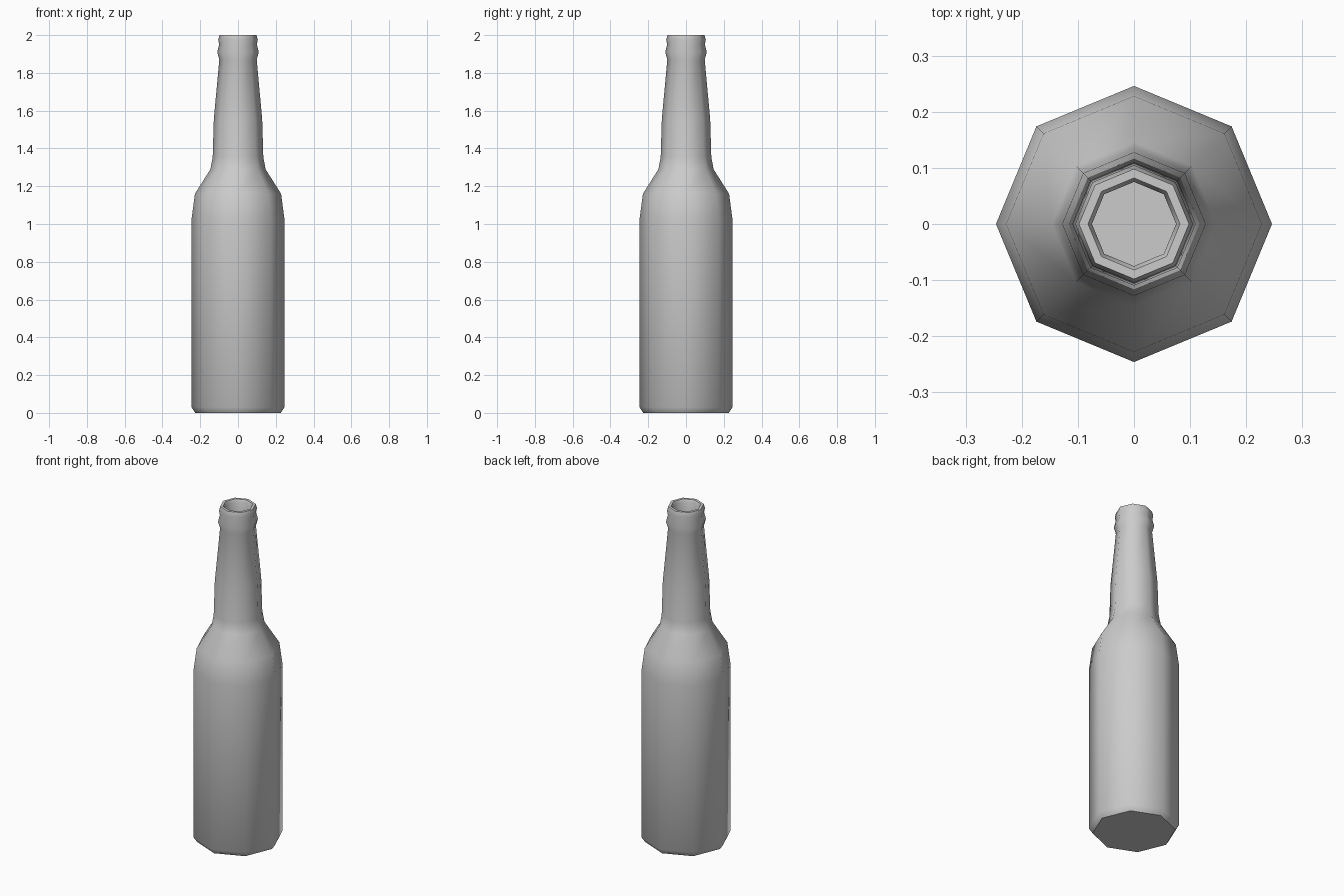
import bpy, bmesh, math

if "Cube" in bpy.data.objects:
    bpy.data.objects.remove(bpy.data.objects["Cube"])

SIDES = 8

# Lathe profile (radius, height): base, body, shoulder, neck, lip ring, mouth, inner recess
PROFILE = [
    (0.226, 0.0), (0.246, 0.03), (0.246, 1.025), (0.228, 1.16),
    (0.146, 1.29), (0.134, 1.355), (0.128, 1.555), (0.099, 1.87),
    (0.110, 1.91), (0.100, 1.95), (0.105, 1.975), (0.098, 2.0),
    (0.082, 2.0), (0.075, 1.985), (0.075, 1.87),
]


def lathe(name, profile, sides):
    bm = bmesh.new()
    rings = []
    for r, z in profile:
        rings.append([bm.verts.new((r * math.cos(2 * math.pi * i / sides),
                                    r * math.sin(2 * math.pi * i / sides), z))
                      for i in range(sides)])
    for low, high in zip(rings, rings[1:]):
        for i in range(sides):
            j = (i + 1) % sides
            bm.faces.new((low[i], low[j], high[j], high[i]))
    # Flat underside and flat floor of the recess
    bm.faces.new(rings[0][::-1])
    bm.faces.new(rings[-1])
    bmesh.ops.recalc_face_normals(bm, faces=bm.faces)
    mesh = bpy.data.meshes.new(name)
    bm.to_mesh(mesh)
    bm.free()
    obj = bpy.data.objects.new(name, mesh)
    bpy.context.collection.objects.link(obj)
    return obj


# Glass bottle, smooth around the sides with a crisp base edge
bottle = lathe("bottle", PROFILE, SIDES)
bpy.context.view_layer.objects.active = bottle
bottle.select_set(True)
bpy.ops.object.shade_smooth_by_angle(angle=math.radians(50))
